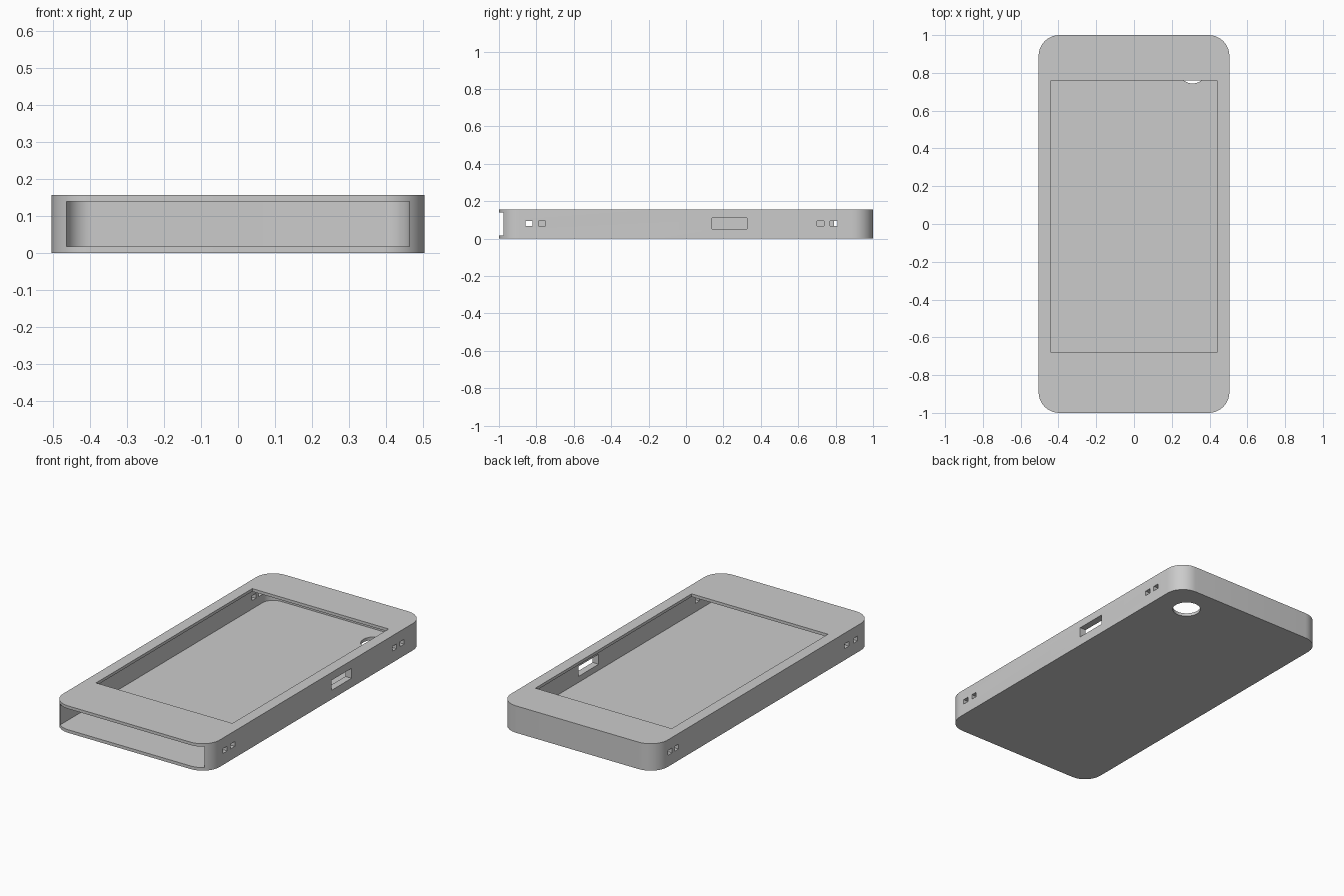
import bpy
import bmesh
from math import sin, cos, pi

if "Cube" in bpy.data.objects:
    bpy.data.objects.remove(bpy.data.objects["Cube"], do_unlink=True)

grey = bpy.data.materials.new("plain grey")
grey.use_nodes = True
GREY = (0.6, 0.6, 0.6, 1)
grey.diffuse_color = GREY
grey.node_tree.nodes["Principled BSDF"].inputs["Base Color"].default_value = GREY


def prism(name, outline, z0, z1):
    """Extrude a flat outline between two heights."""
    bm = bmesh.new()
    face = bm.faces.new([bm.verts.new((x, y, z0)) for x, y in outline])
    top = bmesh.ops.extrude_face_region(bm, geom=[face])["geom"]
    moved = [v for v in top if isinstance(v, bmesh.types.BMVert)]
    bmesh.ops.translate(bm, verts=moved, vec=(0, 0, z1 - z0))
    bmesh.ops.recalc_face_normals(bm, faces=bm.faces)
    mesh = bpy.data.meshes.new(name)
    bm.to_mesh(mesh)
    bm.free()
    mesh.materials.append(grey)
    obj = bpy.data.objects.new(name, mesh)
    bpy.context.collection.objects.link(obj)
    return obj


def rounded(x0, x1, y0, y1, r_front, r_back, steps=12):
    """Rectangle outline with separate front and back corner radii."""
    points = []
    corners = ((x1, y1, -1, -1, r_back), (x0, y1, 1, -1, r_back),
               (x0, y0, 1, 1, r_front), (x1, y0, -1, 1, r_front))
    for i, (x, y, sx, sy, r) in enumerate(corners):
        if r == 0:
            points.append((x, y))
            continue
        for k in range(steps + 1):
            a = (i + k / steps) * pi / 2
            points.append((x + sx * r + r * cos(a), y + sy * r + r * sin(a)))
    return points


def box(name, x0, x1, y0, y1, z0, z1):
    return prism(name, rounded(x0, x1, y0, y1, 0, 0), z0, z1)


def cut(target, cutter):
    """Subtract a cutter and discard it."""
    cutter.hide_render = True
    mod = target.modifiers.new("cut", "BOOLEAN")
    mod.operation = "DIFFERENCE"
    mod.solver = "EXACT"
    mod.object = cutter
    bpy.context.view_layer.objects.active = target
    bpy.ops.object.modifier_apply(modifier=mod.name)
    bpy.data.objects.remove(cutter, do_unlink=True)


# Outer shell
W, H, INNER = 0.505, 0.157, 0.465
case = prism("case_shell", rounded(-W, W, -1, 1, 0.11, 0.11), 0, H)

# Sleeve cavity, open at the front end
cut(case, prism("cavity", rounded(-INNER, INNER, -1.1, 0.96, 0, 0.07), 0.018, 0.14))

# Screen window in the top
cut(case, box("screen_window", -0.44, 0.44, -0.68, 0.76, 0.1, 0.2))

# Round lens hole in the floor
lens = [(0.31 + 0.076 * cos(k * pi / 24), 0.82 + 0.076 * sin(k * pi / 24)) for k in range(48)]
cut(case, prism("lens_hole", lens, -0.1, 0.06))

# Button opening in the left wall
cut(case, box("button_opening", 0.43, 0.6, 0.14, 0.325, 0.053, 0.111))

# Strap holes in pairs near the ends of both side walls
strap_holes = [(1, -0.84, 0.44), (1, -0.77, 0.44), (1, 0.72, 0.44), (1, 0.79, 0.44),
               (-1, -0.84, 0.44), (-1, -0.76, 0.48), (-1, 0.81, 0.44), (-1, 0.87, 0.44)]
for side, y, depth in strap_holes:
    x0, x1 = sorted((side * depth, side * 0.6))
    cut(case, box("strap_hole", x0, x1, y - 0.019, y + 0.019, 0.067, 0.095))

# Smooth the rounded corners, keep edges crisp
bpy.ops.object.select_all(action="DESELECT")
case.select_set(True)
bpy.context.view_layer.objects.active = case
bpy.ops.object.shade_smooth_by_angle(angle=pi / 6)
